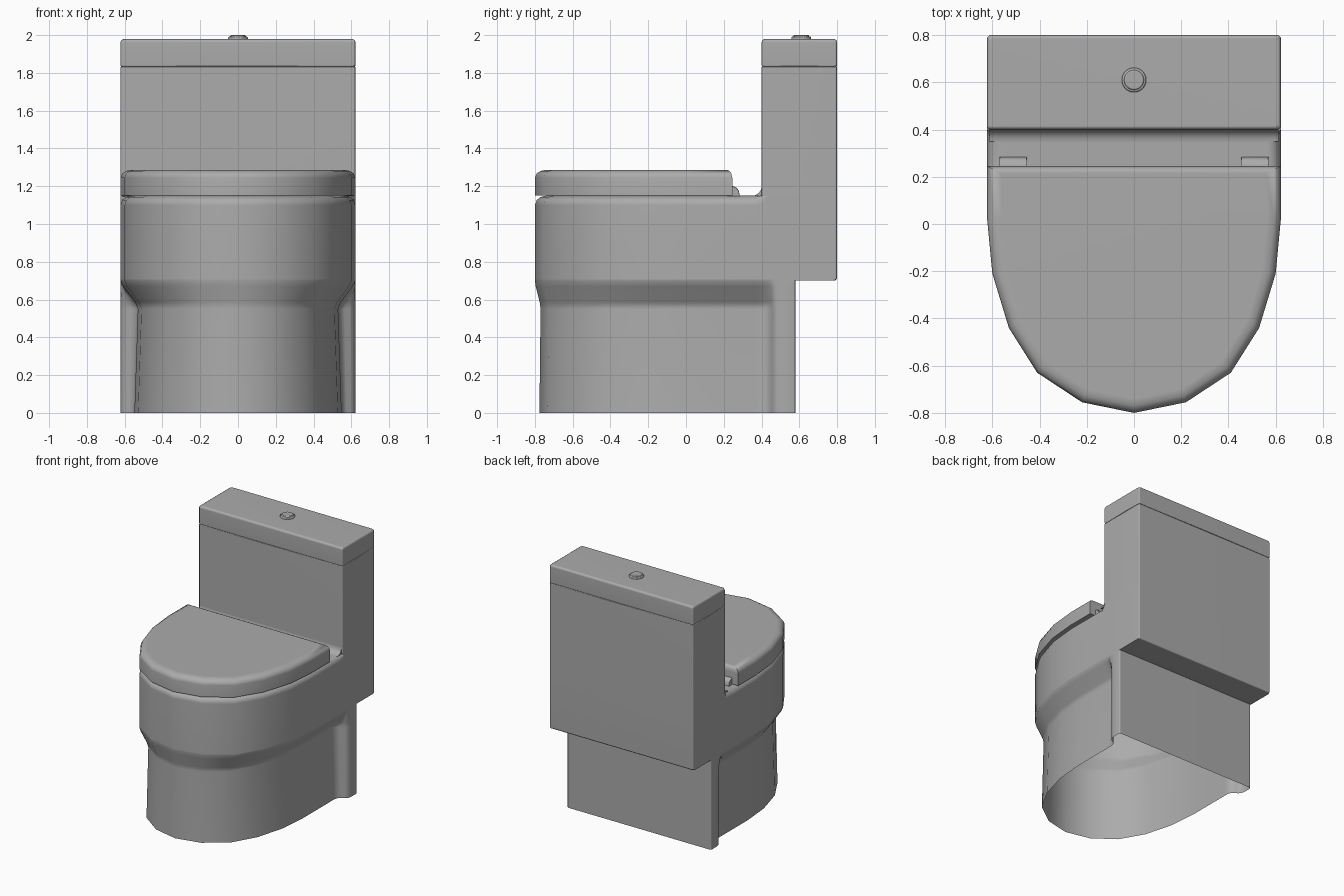
import bpy, bmesh
from math import sin, cos, pi, radians

cube = bpy.data.objects.get("Cube")
if cube:
    bpy.data.objects.remove(cube, do_unlink=True)

GREY = (0.41, 0.41, 0.41, 1)
ceramic = bpy.data.materials.new("grey ceramic")
ceramic.use_nodes = True
ceramic.diffuse_color = GREY
ceramic.node_tree.nodes["Principled BSDF"].inputs["Base Color"].default_value = GREY

W, FRONT, BACK, CORNER = 0.622, 0.8, 0.8, 0.01


def loft(name, rings, bottom=True, top=True):
    """Skin a stack of (z, outline) rings that share a point count."""
    bm = bmesh.new()
    loops = [[bm.verts.new((x, y, z)) for x, y in pts] for z, pts in rings]
    n = len(loops[0])
    for a, b in zip(loops, loops[1:]):
        for i in range(n):
            j = (i + 1) % n
            bm.faces.new((a[i], a[j], b[j], b[i]))
    if bottom:
        bm.faces.new(loops[0][::-1])
    if top:
        bm.faces.new(loops[-1])
    bmesh.ops.remove_doubles(bm, verts=bm.verts, dist=1e-4)
    bmesh.ops.dissolve_degenerate(bm, edges=bm.edges, dist=1e-4)
    bmesh.ops.recalc_face_normals(bm, faces=bm.faces)
    mesh = bpy.data.meshes.new(name)
    bm.to_mesh(mesh)
    bm.free()
    mesh.materials.append(ceramic)
    obj = bpy.data.objects.new(name, mesh)
    bpy.context.collection.objects.link(obj)
    bpy.ops.object.select_all(action='DESELECT')
    obj.select_set(True)
    bpy.context.view_layer.objects.active = obj
    bpy.ops.object.shade_smooth_by_angle(angle=radians(50))
    # Keep large panels flat next to their small rounded edges
    obj.modifiers.new("panel_normals", 'WEIGHTED_NORMAL').keep_sharp = True
    return obj


def mirrored(half):
    """Close a right-hand half outline whose first point is on the axis."""
    return half + [(-x, y) for x, y in half[:0:-1]]


def rect(w, y0, y1, d=0, c=CORNER, cx=0):
    """Rectangle with chamfered corners, inset by d."""
    w, y0, y1 = w - d, y0 + d, y1 - d
    right = [(w - c, y0), (w, y0 + c), (w, y1 - c), (w - c, y1)]
    return [(cx + x, y) for x, y in right] + [(cx - x, y) for x, y in right[::-1]]


def circle(r, cx, cy, n=24):
    return [(cx + r * cos(2 * pi * i / n), cy + r * sin(2 * pi * i / n)) for i in range(n)]


# Shared faceted U outline, front tip to rear
NOSE = [(0, -0.8), (0.22, -0.755), (0.41, -0.63), (0.53, -0.44), (0.6, -0.21), (W, 0.02)]
# Pedestal wall sweeping out into the rear flange
FLANGE = [(0.53, 0.4), (0.54, 0.43), (0.563, 0.45), (0.592, 0.46), (0.613, 0.477), (W, 0.51)]


def inset(p, d):
    x, y = p
    return (x * (1 - d / W), y * (1 - d / FRONT) if y < 0 else y)


def body_ring(t, d=0, back=0.58):
    """t blends the narrow pedestal (0) into the wide bowl (1); d insets the rim."""
    half = []
    for x, y in NOSE + [(W, 0.25), (W, 0.37)]:
        lx, ly = x * 0.53 / W, (y * 0.77 / FRONT if y < 0 else y)
        half.append(inset((lx + (x - lx) * t, ly + (y - ly) * t), d))
    half += [(x + (W - x) * t, y) for x, y in FLANGE]
    return mirrored(half + [(W, back - CORNER), (W - CORNER, back)])


# Pedestal and bowl: one shell, open underneath, with a ledge below the tank
loft("pedestal_and_bowl", [
    (0, body_ring(0.2)), (0.55, body_ring(0)), (0.585, body_ring(0.15)),
    (0.67, body_ring(0.85)), (0.7, body_ring(1)),
    (0.7, body_ring(1, 0, BACK - CORNER)), (0.71, body_ring(1, 0, BACK)),
    (1.1, body_ring(1, 0, BACK)), (1.127, body_ring(1, 0.01, BACK)),
    (1.143, body_ring(1, 0.03, BACK)), (1.15, body_ring(1, 0.06, BACK))], bottom=False)


# Closed seat lid
def seat_ring(d):
    return mirrored([inset(p, d) for p in NOSE] + [inset((W, 0.245 - d * 0.5), d)])


loft("seat_lid", [(1.152, seat_ring(0)), (1.245, seat_ring(0)), (1.268, seat_ring(0.01)),
                  (1.281, seat_ring(0.03)), (1.287, seat_ring(0.06))])

# Seat hinges
for side, cx in (("left", 0.512), ("right", -0.512)):
    loft(side + "_hinge", [(z, rect(0.058, 0.22, y, c=0.003, cx=cx))
                           for z, y in ((1.148, 0.285), (1.175, 0.28), (1.19, 0.27), (1.2, 0.25))])

# Tank and its cover
tank = ((1.15, 0), (1.83, 0), (1.835, 0.005))
loft("tank", [(z, rect(W, 0.4, BACK, d)) for z, d in tank], bottom=False)
cover = ((1.834, 0.005), (1.839, 0), (1.962, 0), (1.973, 0.004), (1.98, 0.015))
loft("tank_cover", [(z, rect(W, 0.4, BACK, d)) for z, d in cover])

# Cove blending the deck into the tank front
R = 0.05
cove = [(0.41, 1.145)] + [(0.4 - R + R * sin(a), 1.15 + R - R * cos(a))
                          for a in (i * pi / 12 for i in range(7))]
strip = loft("tank_cove", [(CORNER - W, cove), (W - CORNER, cove)])
for v in strip.data.vertices:
    y, z, x = v.co
    v.co = (x, y, z)

# Flush button
button = ((1.975, 0.052), (1.988, 0.052), (1.992, 0.048), (1.992, 0.042), (1.998, 0.04), (2.0, 0.036))
loft("flush_button", [(z, circle(r, 0, 0.61)) for z, r in button])
